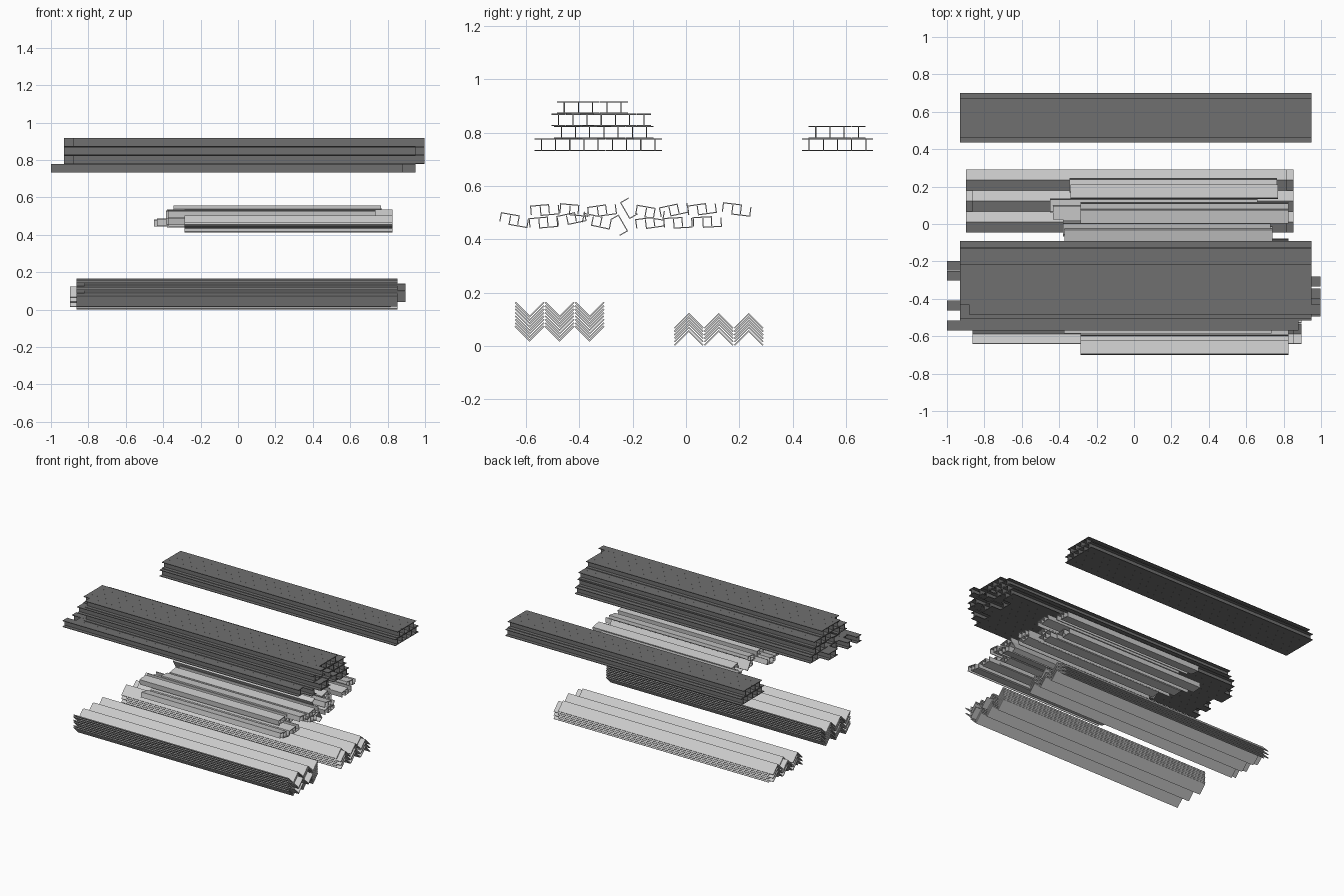
import bpy, bmesh
from math import radians, cos, sin

if "Cube" in bpy.data.objects:
    bpy.data.objects.remove(bpy.data.objects["Cube"])


def bar(name, profile, x0, length, y, z, deg=0.0):
    """Extrude a (y, z) profile along x, rolled by deg about its origin."""
    c, s = cos(radians(deg)), sin(radians(deg))
    pts = [(y + a * c - b * s, z + a * s + b * c) for a, b in profile]
    bm = bmesh.new()
    face = bm.faces.new([bm.verts.new((x0, a, b)) for a, b in pts])
    out = bmesh.ops.extrude_face_region(bm, geom=[face])
    bmesh.ops.translate(bm, vec=(length, 0, 0),
                        verts=[v for v in out["geom"] if isinstance(v, bmesh.types.BMVert)])
    bmesh.ops.recalc_face_normals(bm, faces=bm.faces[:])
    mesh = bpy.data.meshes.new(name)
    bm.to_mesh(mesh)
    bm.free()
    ob = bpy.data.objects.new(name, mesh)
    bpy.context.collection.objects.link(ob)
    if name.startswith("i_beam"):
        mesh.materials.append(dark)
    return ob


dark = bpy.data.materials.new("dark_steel")
dark.diffuse_color = (0.16, 0.16, 0.16, 1)
dark.use_nodes = True
dark.node_tree.nodes["Principled BSDF"].inputs["Base Color"].default_value = dark.diffuse_color

# Cross-sections
W, H, T = 0.0265, 0.0465, 0.004
half = [(W, 0), (W, T), (T / 2, T), (T / 2, H - T), (W, H - T), (W, H)]
I_BEAM = half + [(-a, b) for a, b in reversed(half)]
CW, CH, CT = 0.036, 0.036, 0.004
CHANNEL = [(-CW, -CH), (-CW, 0), (CW, 0), (CW, -CH),
           (CW - CT, -CH), (CW - CT, -CT), (CT - CW, -CT), (CT - CW, -CH)]
L, LT = 0.079, 0.006
ANGLE = [(0, 0), (L, 0), (L, LT), (LT, LT), (LT, L), (0, L)]

# I-beam piles: rows of (first y, count, z, {index: x shift})
P = 0.0533
rows = [(-0.543, 9, 0.732, {0: -0.07, 2: -0.07, 5: -0.07, 6: -0.07}),
        (-0.468, 7, 0.7785, {0: 0.048, 1: 0.048, 3: 0.048}),
        (-0.478, 7, 0.825, {2: 0.048, 6: 0}),
        (-0.457, 5, 0.8715, {0: 0.048, 4: 0}),
        (0.462, 5, 0.732, {}),
        (0.487, 4, 0.7785, {})]
for r, (y0, n, z, shift) in enumerate(rows):
    for i in range(n):
        bar(f"i_beam_{r}_{i}", I_BEAM, -0.93 + shift.get(i, 0), 1.88, y0 + i * P, z)

# Nested angle piles: front pile of V, back pile of inverted V
for col in range(3):
    for k in range(8):
        dx = 0.043 if (col == 0 and k in (2, 5)) or (col == 1 and k == 4) else 0
        bar(f"front_angle_{col}_{k}", ANGLE, -0.863 + dx, 1.715,
            -0.587 + 0.1125 * col, 0.016 + 0.0128 * k, 45)
    for k in range(6):
        dx = -0.036 if k in (1, 3, 5 if col != 1 else 4) else 0
        bar(f"back_angle_{col}_{k}", ANGLE, -0.863 + dx, 1.715,
            0.0105 + 0.1125 * col, 0.0603 + 0.0128 * k, 225)

# Loose channels: (y, z of pair centre, tilt, x shift), an up/down interlocked pair each
pairs = [(-0.645, 0.472, -10, 0), (-0.535, 0.463, 5, 0), (-0.43, 0.478, 12, -0.1),
         (-0.335, 0.468, -12, 0), (-0.135, 0.462, 8, 0), (-0.03, 0.462, 3, -0.095),
         (0.08, 0.465, 3, -0.165),
         (-0.53, 0.51, 5, -0.1), (-0.42, 0.51, -5, 0), (-0.315, 0.508, 8, 0),
         (-0.135, 0.5, -10, 0), (-0.045, 0.51, 12, -0.095), (0.06, 0.513, 8, 0),
         (0.19, 0.512, -7, -0.06)]
for i, (y, z, deg, dx) in enumerate(pairs):
    c, s = cos(radians(deg)), sin(radians(deg))
    for tag, a, b, flip in (("down", -0.018, 0.021, 0), ("up", 0.018, -0.021, 180)):
        bar(f"channel_{tag}_{i}", CHANNEL, -0.285 + dx * (1 if flip else 0.9), 1.11,
            y + a * c - b * s, z + a * s + b * c, deg + flip)

# Two channels tipped on edge in the middle of the pile
bar("channel_tipped_low", CHANNEL, -0.285, 1.11, -0.235, 0.462, -60)
bar("channel_tipped_high", CHANNEL, -0.345, 1.11, -0.23, 0.507, 120)
